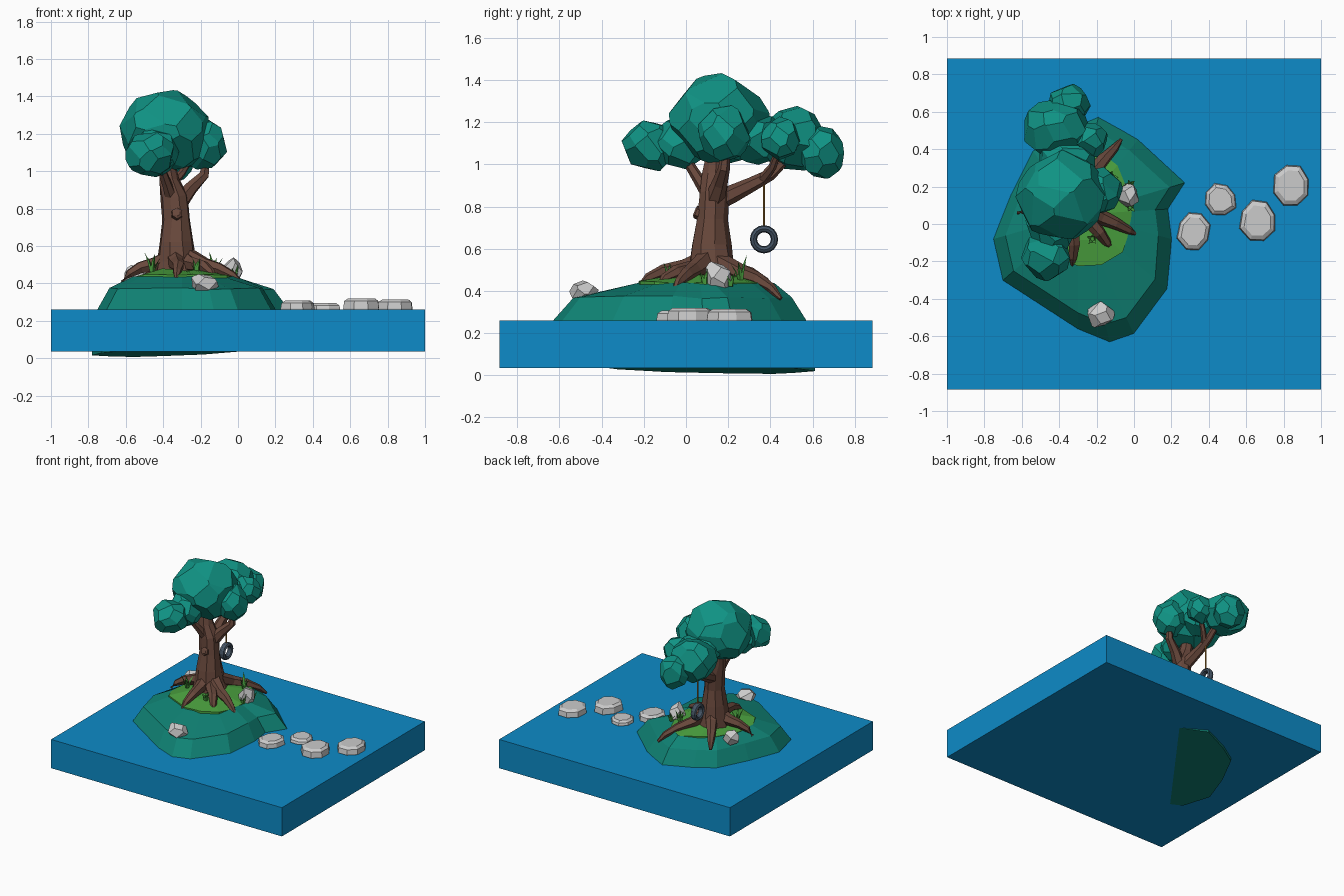
import bpy, bmesh, math, random
from mathutils import Vector, Matrix

if "Cube" in bpy.data.objects:
    bpy.data.objects.remove(bpy.data.objects["Cube"])

random.seed(4)


def material(name, rgb):
    m = bpy.data.materials.new(name)
    m.diffuse_color = (*rgb, 1)
    m.use_nodes = True
    m.node_tree.nodes["Principled BSDF"].inputs["Base Color"].default_value = m.diffuse_color
    return m


WATER = material("water_blue", (0.004, 0.26, 0.58))
LEAF = material("leaf_green", (0.005, 0.29, 0.23))
MOSS = material("mound_green", (0.005, 0.23, 0.18))
GRASS = material("grass_green", (0.07, 0.36, 0.05))
BARK = material("bark_brown", (0.14, 0.065, 0.045))
STONE = material("stone_grey", (0.56, 0.57, 0.58))
RUBBER = material("rubber_grey", (0.06, 0.09, 0.13))
ROPE = material("rope_tan", (0.4, 0.19, 0.03))


def finish(name, bm, *mats):
    bmesh.ops.recalc_face_normals(bm, faces=bm.faces)
    me = bpy.data.meshes.new(name)
    bm.to_mesh(me)
    bm.free()
    for m in mats:
        me.materials.append(m)
    ob = bpy.data.objects.new(name, me)
    bpy.context.collection.objects.link(ob)
    return ob


def loft(bm, rings):
    """Skin a stack of equal-length loops and cap both ends."""
    loops = [[bm.verts.new(p) for p in ring] for ring in rings]
    n = len(loops[0])
    for a, b in zip(loops, loops[1:]):
        for i in range(n):
            j = (i + 1) % n
            bm.faces.new((a[i], a[j], b[j], b[i]))
    bm.faces.new(loops[0])
    bm.faces.new(loops[-1])


def tube(name, path, sides, mat, rough=0.0):
    """Tapered limb; path holds (x, y, z, radius)."""
    pts = [Vector(p[:3]) for p in path]
    rings = []
    for i, p in enumerate(path):
        t = (pts[min(i + 1, len(pts) - 1)] - pts[max(i - 1, 0)]).normalized()
        ref = Vector((1, 0, 0)) if abs(t.x) < 0.75 else Vector((0, 0, 1))
        u = t.cross(ref).normalized()
        v = t.cross(u)
        ring = []
        for k in range(sides):
            a = math.tau * k / sides
            r = p[3] * (1 + random.uniform(-rough, rough))
            ring.append(pts[i] + r * (u * math.cos(a) + v * math.sin(a)))
        rings.append(ring)
    bm = bmesh.new()
    loft(bm, rings)
    return finish(name, bm, mat)


def carved(name, centre, radii, cuts, mat, seed):
    """Faceted lump: a cube sliced by planes spread over a sphere."""
    rnd = random.Random(seed)
    bm = bmesh.new()
    bmesh.ops.create_cube(bm, size=2.4)
    spin = rnd.uniform(0, 6)
    for i in range(cuts):
        z = 1 - 2 * (i + 0.5) / cuts
        a = spin + i * 2.39996 + rnd.uniform(-0.25, 0.25)
        s = math.sqrt(1 - z * z)
        n = Vector((s * math.cos(a), s * math.sin(a), z))
        res = bmesh.ops.bisect_plane(
            bm, geom=bm.verts[:] + bm.edges[:] + bm.faces[:],
            plane_co=n * rnd.uniform(0.86, 0.97), plane_no=n, clear_outer=True)
        edges = [e for e in res["geom_cut"] if isinstance(e, bmesh.types.BMEdge)]
        if edges:
            bmesh.ops.holes_fill(bm, edges=edges, sides=0)
    bmesh.ops.transform(bm, verts=bm.verts,
                        matrix=Matrix.Translation(centre) @ Matrix.Diagonal((*radii, 1)))
    return finish(name, bm, mat)


# Water slab
bm = bmesh.new()
bmesh.ops.create_cube(bm, size=1)
bmesh.ops.transform(bm, verts=bm.verts, matrix=Matrix.Translation((0, 0, 0.1475))
                    @ Matrix.Diagonal((2, 1.77, 0.225, 1)))
finish("water_slab", bm, WATER)

# Island mound: waterline outline scaled into rings around its middle
outline = [(-.19, .575), (.02, .45), (.27, .22), (.18, .08), (.2, -.08), (.18, -.35), (0, -.59),
           (-.13, -.63), (-.3, -.56), (-.7, -.3), (-.75, -.08), (-.66, .16), (-.54, .39), (-.4, .48)]
grass_reach = [.7, .66, .5, .6, .56, .5, .42, .4, .45, .52, .58, .66, .7, .7]
mid = Vector((-.3, .05))


def ring(scale, height):
    out = []
    for i, p in enumerate(outline):
        s = scale[i] if isinstance(scale, list) else scale
        q = mid + (Vector(p) - mid) * s
        z = height(q) if callable(height) else height + random.uniform(-.008, .008)
        out.append((q.x, q.y, z))
    return out


def tilted_base(q):
    return .035 - .072 * (-.804 * (q.x + .67) + .595 * (q.y + .4))


bm = bmesh.new()
loft(bm, [ring(1.07, tilted_base), ring(1.06, .16), ring(1, .258), ring(.86, .37),
          ring(grass_reach, .437)])
finish("island_mound", bm, MOSS)

# Grass patch capping the mound
bm = bmesh.new()
loft(bm, [ring(grass_reach, .425), ring(grass_reach, .441),
          ring([g * .5 for g in grass_reach], .472)])
finish("grass_patch", bm, GRASS)

# Stepping stones: chamfered eight-sided slabs
for i, (x, y, rx, ry, top) in enumerate([(.32, -.04, .09, .11, .308), (.46, .13, .09, .09, .295),
                                         (.665, .015, .1, .115, .32), (.845, .205, .1, .12, .314)]):
    shape = [(math.cos(a) * k, math.sin(a) * k) for a, k in
             ((math.tau * (j + .4) / 8, random.uniform(.92, 1.08)) for j in range(8))]
    bm = bmesh.new()
    loft(bm, [[(x + u * s * rx, y + v * s * ry, z) for u, v in shape]
              for s, z in ((.92, .225), (1, .265), (.95, top - .014), (.74, top))])
    finish(f"stepping_stone_{i + 1}", bm, STONE)

# Loose rocks on the mound
for i, (c, r) in enumerate([((-.18, -.485, .395), (.066, .06, .048)),
                            ((-.03, .15, .46), (.05, .058, .068)),
                            ((-.55, .22, .44), (.048, .05, .055))]):
    carved(f"rock_{i + 1}", c, r, 13, STONE, 20 + i)

# Trunk and branches
tube("trunk", [(-.32, .12, .42, .135), (-.325, .12, .52, .108), (-.33, .12, .62, .092),
               (-.33, .125, .74, .072), (-.34, .13, .86, .072), (-.37, .13, .95, .055),
               (-.39, .14, 1.1, .035)], 9, BARK, .07)
branches = {
    "swing_branch": [(-.34, .12, .81, .045), (-.35, .22, .86, .042), (-.36, .31, .905, .034),
                     (-.36, .4, .95, .028), (-.37, .5, 1.05, .02)],
    "swing_branch_fork": [(-.36, .36, .925, .026), (-.3, .41, .99, .02), (-.25, .44, 1.07, .015)],
    "right_branch": [(-.32, .13, .82, .05), (-.25, .16, .91, .036), (-.18, .18, .98, .028),
                     (-.17, .19, 1.08, .02)],
    "front_branch": [(-.35, .12, .84, .04), (-.38, .06, .93, .028), (-.42, -.01, 1.04, .022)],
    "knot_stub": [(-.33, .09, .76, .036), (-.325, .045, .775, .03), (-.325, .04, .777, .018)],
}
for name, path in branches.items():
    tube(name, path, 6, BARK, .06)

# Roots arching from the trunk down into the mound
for i, (x, y, z) in enumerate([(.02, -.06, .41), (-.07, .45, .375), (-.33, -.22, .435),
                               (-.5, .41, .41), (-.62, .06, .42), (-.12, -.13, .43)]):
    end, start = Vector((x, y, z)), Vector((-.32, .12, .56))
    path = []
    for t, lift, r in ((.05, 0, .055), (.38, -.005, .042), (.65, .015, .033),
                       (.87, .012, .023), (1, -.012, .01)):
        p = start.lerp(end, t)
        side = .025 * math.sin(t * 5 + i * 2)
        path.append((p.x + side * (1 - t), p.y - side * (1 - t), p.z + lift, r))
    tube(f"root_{i + 1}", path, 6, BARK, .06)

# Foliage clumps
clumps = [((-.385, .15, 1.21), (.245, .23, .225), 34), ((-.47, -.165, 1.09), (.128, .13, .12), 26),
          ((-.44, -.02, 1.1), (.13, .13, .125), 24), ((-.18, .18, 1.14), (.118, .12, .135), 26),
          ((-.42, .51, 1.12), (.18, .155, .155), 30), ((-.35, .64, 1.06), (.115, .105, .125), 24),
          ((-.23, .45, 1.12), (.09, .09, .1), 20), ((-.36, .34, 1.12), (.15, .12, .12), 22)]
for i, (c, r, n) in enumerate(clumps):
    carved(f"foliage_{i + 1}", c, r, n, LEAF, 50 + i)

# Tyre swing
tube("swing_rope", [(-.36, .37, .7, .005), (-.36, .37, .94, .005)], 6, ROPE)
bpy.ops.mesh.primitive_torus_add(major_segments=16, minor_segments=8, major_radius=.05,
                                 minor_radius=.017, location=(-.36, .37, .645),
                                 rotation=(0, math.pi / 2, 0))
tyre = bpy.context.object
tyre.name = "tyre_swing"
tyre.scale.z = 1.4
tyre.data.materials.append(RUBBER)

# Grass tufts: fans of thin pointed blades
for i, (x, y, z) in enumerate([(-.46, .03, .46), (-.13, .26, .45), (-.02, .21, .42),
                               (-.02, .09, .42), (-.22, -.08, .45)]):
    bm = bmesh.new()
    size = 1.0 if i < 2 else .7
    for k in range(5):
        a = math.tau * k / 5 + i
        lean, h = random.uniform(.025, .05) * size, random.uniform(.07, .12) * size
        d, w = Vector((math.cos(a), math.sin(a), 0)), Vector((-math.sin(a), math.cos(a), 0)) * .011
        base = Vector((x, y, z))
        loft(bm, [[base + d * o + Vector((0, 0, u)) + w * s, base + d * o + Vector((0, 0, u)) - w * s,
                   base + d * (o + .008 * s) + Vector((0, 0, u))]
                  for o, u, s in ((.005, 0, 1), (lean * .5, h * .6, .8), (lean, h, .05))])
    finish(f"grass_tuft_{i + 1}", bm, GRASS)
